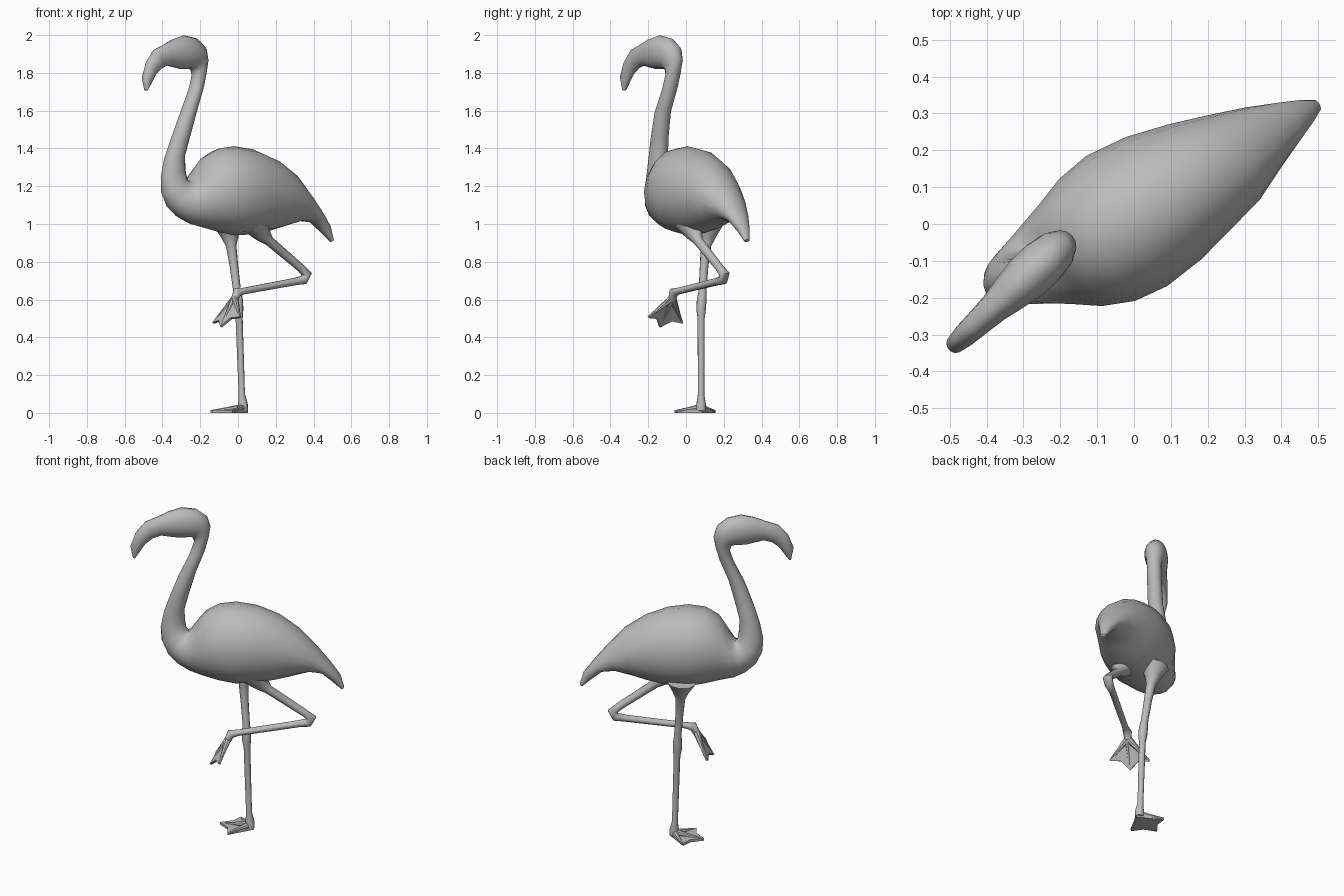
import bpy, bmesh, math
from mathutils import Vector

if "Cube" in bpy.data.objects:
    bpy.data.objects.remove(bpy.data.objects["Cube"])

grey = bpy.data.materials.new("soft_grey")
grey.diffuse_color = (0.5, 0.5, 0.5, 1)
grey.use_nodes = True
grey.node_tree.nodes["Principled BSDF"].inputs["Base Color"].default_value = grey.diffuse_color


def finish(name, bm, angle=60):
    bmesh.ops.recalc_face_normals(bm, faces=bm.faces)
    mesh = bpy.data.meshes.new(name)
    bm.to_mesh(mesh)
    bm.free()
    mesh.materials.append(grey)
    ob = bpy.data.objects.new(name, mesh)
    bpy.context.collection.objects.link(ob)
    bpy.ops.object.select_all(action='DESELECT')
    bpy.context.view_layer.objects.active = ob
    ob.select_set(True)
    bpy.ops.object.shade_smooth_by_angle(angle=math.radians(angle))
    return ob


def skin(bm, rings):
    """Bridge a list of point rings and cap both ends."""
    loops = [[bm.verts.new(p) for p in ring] for ring in rings]
    n = len(loops[0])
    for a, b in zip(loops, loops[1:]):
        for i in range(n):
            j = (i + 1) % n
            bm.faces.new((a[i], a[j], b[j], b[i]))
    bm.faces.new(loops[0])
    bm.faces.new(loops[-1])


def tube(bm, path, sides=10):
    """Round limb through (x, y, z, radius) points."""
    pts = [Vector(p[:3]) for p in path]
    rings, side, last = [], None, None
    for i, p in enumerate(pts):
        t = Vector((0, 0, 0))
        if i:
            t += (p - pts[i - 1]).normalized()
        if i < len(pts) - 1:
            t += (pts[i + 1] - p).normalized()
        t.normalize()
        side = t.orthogonal() if side is None else last.rotation_difference(t) @ side
        side.normalize()
        up, last, r = t.cross(side), t, path[i][3]
        rings.append([p + r * (side * math.cos(a) + up * math.sin(a))
                      for a in (2 * math.pi * k / sides for k in range(sides))])
    skin(bm, rings)


# Each section: back edge x, z; belly edge x, z; middle y; half width
trunk = [
    (.503, .918, .490, .905, .322, .016), (.485, .99, .44, .957, .303, .036),
    (.44, 1.06, .39, 1.008, .275, .062), (.37, 1.16, .33, 1.015, .235, .095),
    (.29, 1.265, .25, .99, .18, .135), (.19, 1.345, .17, .965, .13, .165),
    (.08, 1.395, .08, .945, .07, .195), (-.02, 1.412, -.02, .94, .008, .208),
    (-.10, 1.40, -.10, .957, -.043, .195), (-.165, 1.36, -.18, .98, -.085, .162),
    (-.212, 1.295, -.25, 1.0, -.107, .13), (-.243, 1.238, -.31, 1.035, -.125, .106),
    (-.262, 1.226, -.365, 1.09, -.138, .086), (-.278, 1.24, -.398, 1.165, -.146, .068),
    (-.285, 1.29, -.402, 1.245, -.15, .057),
]
neck = [
    (-.287, 1.36, -.385, 1.345, -.147, .05), (-.26, 1.46, -.35, 1.45, -.14, .046),
    (-.222, 1.6, -.302, 1.585, -.123, .043), (-.185, 1.73, -.257, 1.71, -.085, .041),
    (-.170, 1.81, -.24, 1.785, -.068, .041),
]
# Head sections: y follows the turned head line
head = [
    (-.168, 1.875, -.243, 1.815, .047), (-.182, 1.938, -.255, 1.822, .058),
    (-.225, 1.984, -.275, 1.82, .065), (-.285, 1.999, -.305, 1.82, .063),
    (-.34, 1.98, -.345, 1.83, .052), (-.385, 1.953, -.375, 1.838, .042),
    (-.44, 1.925, -.41, 1.822, .036), (-.48, 1.86, -.44, 1.79, .032),
    (-.502, 1.78, -.465, 1.74, .026), (-.492, 1.71, -.482, 1.706, .012),
]


def section(xi, zi, xo, zo, yc, w, slope, sides=16):
    xc = (xi + xo) / 2
    inner = Vector((xi, yc + slope * (xi - xc), zi))
    outer = Vector((xo, yc + slope * (xo - xc), zo))
    side = Vector((-slope, 1, 0)).normalized() * w
    mid, half = (inner + outer) / 2, (inner - outer) / 2
    return [mid + half * math.cos(a) + side * math.sin(a)
            for a in (2 * math.pi * k / sides for k in range(sides))]


# Body, neck, head and beak as one skin
rings = [section(*s, .62) for s in trunk + neck]
for xi, zi, xo, zo, w in head:
    yc = -.07 + .93 * ((xi + xo) / 2 + .21)
    rings.append(section(xi, zi, xo, zo, yc, w, .93))
bm = bmesh.new()
skin(bm, rings)
finish("body_neck_and_head", bm)

# Legs
legs = {
    "standing_leg": [
        (-.05, .115, 1.0, .085), (-.043, .112, .935, .048), (-.036, .106, .885, .028),
        (-.022, .096, .78, .023), (-.004, .087, .64, .021), (0, .083, .60, .026),
        (.003, .08, .55, .026), (.006, .08, .5, .019), (.02, .08, .1, .017),
        (.026, .08, .045, .026), (.028, .08, .01, .026)],
    "raised_leg": [
        (.09, .02, 1.01, .08), (.13, .045, .945, .045), (.165, .065, .91, .026),
        (.335, .18, .765, .022), (.363, .203, .735, .029), (.347, .195, .703, .026),
        (.3, .165, .695, .02), (.03, -.04, .645, .018), (-.005, -.064, .638, .026),
        (-.018, -.075, .60, .02)],
}
for name, path in legs.items():
    bm = bmesh.new()
    tube(bm, path)
    finish(name, bm)


# Webbed feet: three tapering toes with a scalloped web between them
def foot(name, heel, ankle, toes, thick):
    heel, ankle = Vector(heel), Vector(ankle)
    toes = [Vector(t) for t in toes]
    bm = bmesh.new()
    edge = [toes[0]]
    for a, b in zip(toes, toes[1:]):
        edge += [heel.lerp((a + b) / 2, .87), b]
    normal = (toes[0] - heel).cross(toes[2] - heel).normalized() * thick / 2
    low = [bm.verts.new(p - normal) for p in [heel] + edge]
    high = [bm.verts.new(p + normal) for p in [heel] + edge]
    n = len(low)
    for i in range(1, n - 1):
        bm.faces.new((low[0], low[i + 1], low[i]))
        bm.faces.new((high[0], high[i], high[i + 1]))
    for i in range(n):
        j = (i + 1) % n
        bm.faces.new((low[i], low[j], high[j], high[i]))
    for t in toes:
        m = ankle.lerp(t, .5)
        tube(bm, [(*ankle, .02), (*m, .012), (*ankle.lerp(t, .96), .007)], 8)
    finish(name, bm, 40)


foot("standing_foot", (.052, .085, .008), (.026, .08, .028),
     [(-.09, .155, .008), (-.145, .03, .008), (-.03, -.06, .008)], .016)
foot("raised_foot", (-.005, -.06, .635), (-.018, -.075, .605),
     [(.01, -.2, .505), (-.09, -.14, .455), (-.132, -.02, .475)], .014)
